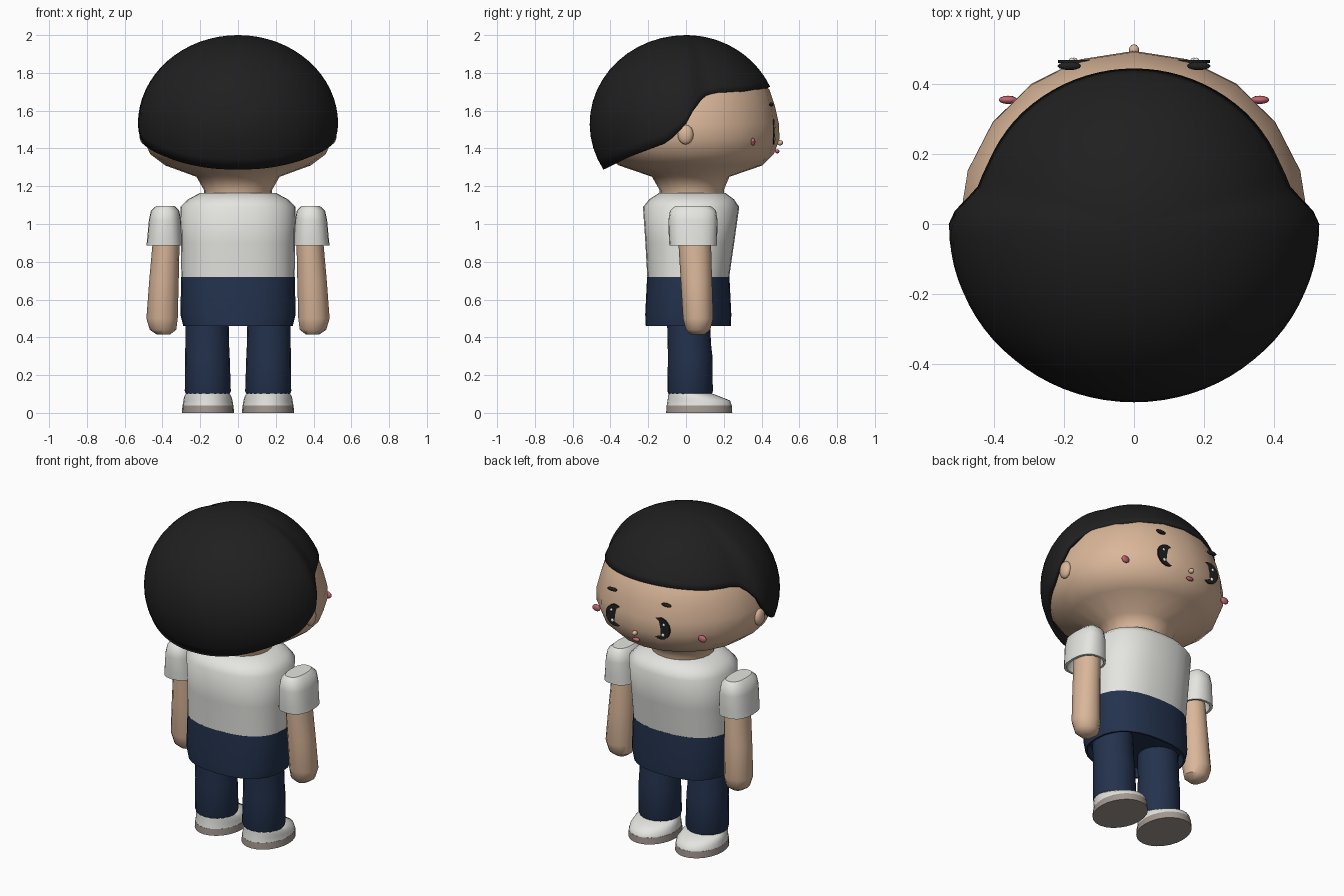
import bpy, bmesh, math
from mathutils import Matrix, Vector

cube = bpy.data.objects.get("Cube")
if cube:
    bpy.data.objects.remove(cube, do_unlink=True)


def material(name, rgb):
    m = bpy.data.materials.new(name)
    m.use_nodes = True
    m.diffuse_color = (*rgb, 1)
    m.node_tree.nodes["Principled BSDF"].inputs["Base Color"].default_value = (*rgb, 1)
    return m


SKIN = material("skin", (.70, .47, .32))
HAIR = material("black", (.014, .014, .014))
WHITE = material("white", (.78, .78, .75))
NAVY = material("navy", (.017, .032, .075))
SOLE = material("taupe", (.36, .31, .28))
PINK = material("pink", (.55, .13, .16))


def finish(bm, name, mat, angle=40):
    mesh = bpy.data.meshes.new(name)
    bm.to_mesh(mesh)
    bm.free()
    mesh.materials.append(mat)
    obj = bpy.data.objects.new(name, mesh)
    bpy.context.collection.objects.link(obj)
    bpy.ops.object.select_all(action='DESELECT')
    obj.select_set(True)
    bpy.context.view_layer.objects.active = obj
    bpy.ops.object.shade_smooth_by_angle(angle=math.radians(angle))
    return obj


def loft(name, mat, rings, seg=20, power=2.0, angle=40):
    """Skin rings of (z, centre x, centre y, radius x, radius y) with closed ends."""
    bm = bmesh.new()
    loops = []
    for z, cx, cy, rx, ry in rings:
        loop = []
        for i in range(seg):
            a = math.tau * i / seg
            c, s = math.cos(a), math.sin(a)
            x = math.copysign(abs(c) ** (2 / power), c)
            y = math.copysign(abs(s) ** (2 / power), s)
            loop.append(bm.verts.new((cx + rx * x, cy + ry * y, z)))
        loops.append(loop)
    for lo, hi in zip(loops, loops[1:]):
        for i in range(seg):
            j = (i + 1) % seg
            bm.faces.new((lo[i], lo[j], hi[j], hi[i]))
    bm.faces.new(loops[0][::-1])
    bm.faces.new(loops[-1])
    bmesh.ops.recalc_face_normals(bm, faces=bm.faces)
    return finish(bm, name, mat, angle)


def ball(name, mat, centre, radii, seg=12):
    bm = bmesh.new()
    m = Matrix.Translation(Vector(centre)) @ Matrix.Diagonal((*radii, 1))
    bmesh.ops.create_uvsphere(bm, u_segments=seg, v_segments=8, radius=1, matrix=m)
    return finish(bm, name, mat, 60)


def disc(name, mat, centre, rx, rz, depth):
    """Thin oval plate facing along y."""
    bm = bmesh.new()
    m = (Matrix.Translation(Vector(centre)) @ Matrix.Diagonal((rx, 1, rz, 1))
         @ Matrix.Rotation(math.pi / 2, 4, 'X'))
    bmesh.ops.create_cone(bm, cap_ends=True, segments=24, radius1=1, radius2=1,
                          depth=depth, matrix=m)
    return finish(bm, name, mat, 30)


# Head and neck
loft("head", SKIN, [
    (1.13, 0, .03, .18, .17), (1.18, 0, .03, .18, .17), (1.25, 0, .025, .22, .205),
    (1.31, 0, .025, .385, .38), (1.37, 0, .01, .465, .455), (1.45, 0, 0, .5, .495),
    (1.53, 0, 0, .5, .492), (1.62, 0, 0, .475, .472), (1.71, 0, 0, .443, .442),
    (1.80, 0, 0, .37, .37), (1.88, 0, 0, .27, .27), (1.94, 0, 0, .1, .1)], angle=80)

# Hair cap: ellipsoid meridians cut off at a hairline that depends on y
HAIRLINE = [(-.6, 1.28), (-.43, 1.29), (-.3, 1.355), (-.1, 1.43), (0, 1.53),
            (.05, 1.62), (.1, 1.68), (.17, 1.7), (.3, 1.705), (.5, 1.735)]


def hairline(y):
    for (y0, z0), (y1, z1) in zip(HAIRLINE, HAIRLINE[1:]):
        if y <= y1:
            return z0 + (z1 - z0) * (y - y0) / (y1 - y0)
    return HAIRLINE[-1][1]


def hair_point(lon, t):
    c, s = math.cos(lon), math.sin(lon)
    k = min(max(s / .25, 0), 1)
    rx = .53 - .045 * k * k * (3 - 2 * k)
    ry = .51 if s < 0 else .49
    return Vector((rx * c * math.sin(t), ry * s * math.sin(t), 1.53 + .47 * math.cos(t)))


bm = bmesh.new()
crown = bm.verts.new((0, 0, 2))
columns = []
LON, LAT = 80, 16
for i in range(LON):
    lon = math.tau * i / LON
    lo, hi = .2, 2.6
    for _ in range(30):
        mid = (lo + hi) / 2
        p = hair_point(lon, mid)
        lo, hi = (mid, hi) if p.z > hairline(p.y) else (lo, mid)
    columns.append([bm.verts.new(hair_point(lon, lo * (j + 1) / LAT)) for j in range(LAT)])
for i in range(LON):
    a, b = columns[i], columns[(i + 1) % LON]
    bm.faces.new((crown, a[0], b[0]))
    for j in range(LAT - 1):
        bm.faces.new((a[j], a[j + 1], b[j + 1], b[j]))
hair = finish(bm, "hair", HAIR, 50)
shell = hair.modifiers.new("thickness", 'SOLIDIFY')
shell.thickness = .025
shell.offset = -1

# Shirt and hips
loft("shirt", WHITE, [
    (.72, 0, .012, .3, .217), (.9, 0, .02, .302, .235), (1.09, 0, .027, .305, .255),
    (1.13, 0, .03, .265, .225), (1.165, 0, .033, .2, .175)], seg=28, power=2.4, angle=50)
loft("hips", NAVY, [
    (.51, 0, .012, .265, .2), (.46, 0, .012, .28, .215), (.46, 0, .012, .29, .225),
    (.52, 0, .012, .305, .228), (.72, 0, .012, .301, .218)], seg=28, power=2.4)

# Nose and mouth
ball("nose", SKIN, (0, .497, 1.43), (.015, .017, .014))
ball("mouth", PINK, (0, .483, 1.385), (.024, .012, .011))

for s, side in ((1, "left"), (-1, "right")):
    # Limbs
    loft(side + "_leg", NAVY, [
        (.10, s * .16, .022, .115, .115), (.115, s * .16, .022, .122, .12),
        (.3, s * .162, .022, .118, .118), (.36, s * .163, .018, .116, .115),
        (.56, s * .165, .01, .114, .112)])
    loft(side + "_arm", SKIN, [
        (.415, s * .395, .062, .035, .035), (.44, s * .397, .064, .07, .065),
        (.5, s * .402, .064, .083, .08), (.7, s * .392, .055, .078, .083),
        (.88, s * .382, .047, .072, .086), (1.0, s * .375, .04, .07, .08)], seg=12)
    loft(side + "_sleeve", WHITE, [
        (.95, s * .385, .038, .072, .09), (.885, s * .387, .038, .083, .112),
        (.885, s * .389, .038, .096, .126), (.93, s * .388, .037, .092, .128),
        (1.02, s * .387, .037, .085, .13), (1.07, s * .386, .037, .075, .122),
        (1.095, s * .384, .037, .05, .095)], power=2.5)
    # Shoes
    loft(side + "_sole", SOLE, [
        (0, s * .159, .07, .138, .175), (.04, s * .159, .07, .135, .173)], seg=24)
    loft(side + "_shoe", WHITE, [
        (.04, s * .159, .07, .134, .172), (.065, s * .159, .068, .13, .166),
        (.085, s * .16, .045, .126, .14), (.103, s * .16, .022, .115, .115)], seg=24, angle=50)
    # Face details
    ball(side + "_ear", SKIN, (s * .497, -.002, 1.473), (.025, .042, .052))
    ball(side + "_cheek", PINK, (s * .36, .355, 1.435), (.027, .012, .021))
    disc(side + "_eye", HAIR, (s * .152, .465, 1.487), .065, .066, .009)
    ball(side + "_brow", HAIR, (s * .185, .452, 1.633), (.034, .012, .011))
    for dx, dz, r in ((.178, 1.515, .009), (.172, 1.452, .011)):
        ball(side + "_eye_glint", WHITE, (s * dx, .468, dz), (r, .008, r), 8)
